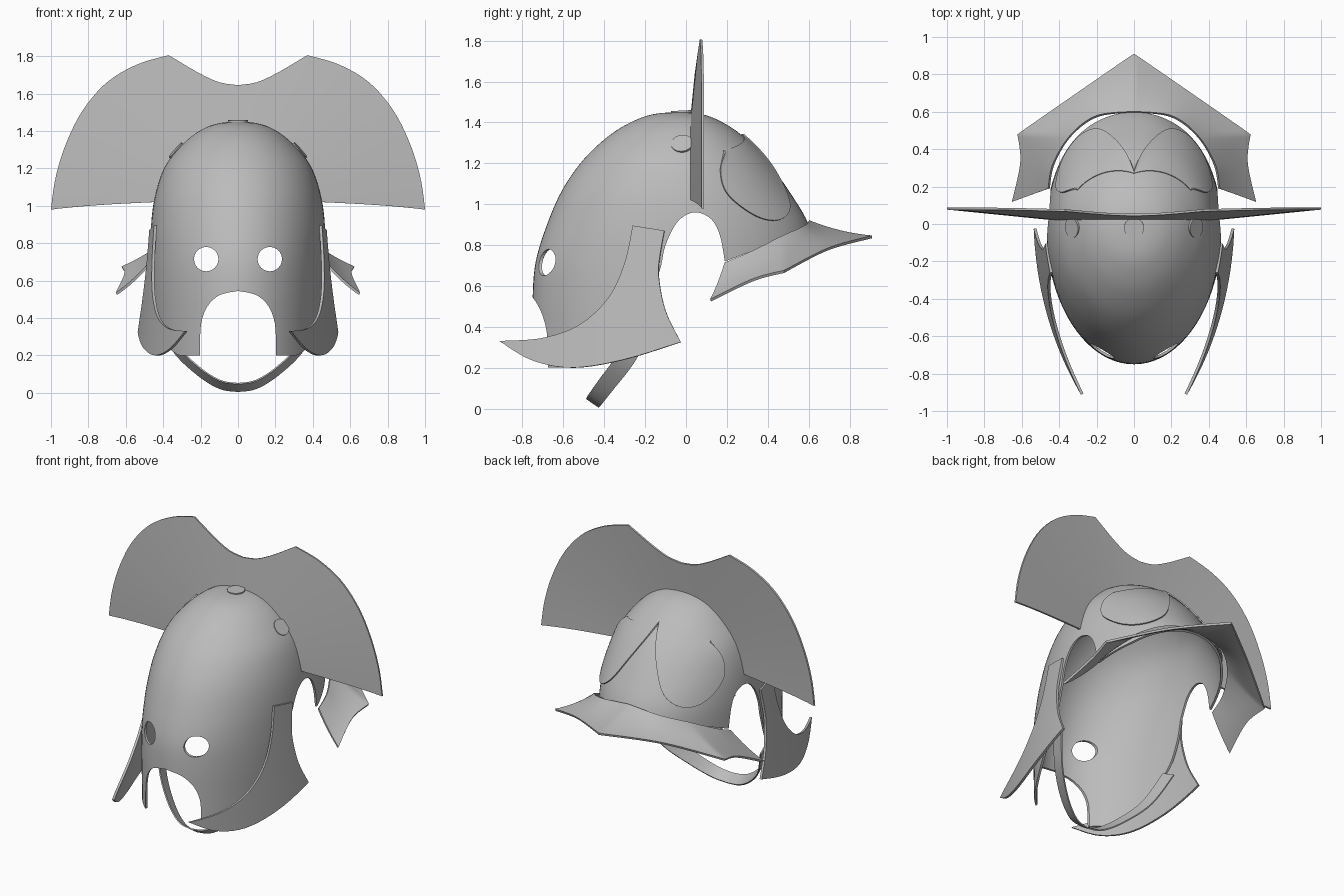
import bpy
import bmesh
import math
from mathutils import Vector

if "Cube" in bpy.data.objects:
    bpy.data.objects.remove(bpy.data.objects["Cube"], do_unlink=True)

# One dull metal colour for everything
metal = bpy.data.materials.new("grey metal")
metal.use_nodes = True
metal.diffuse_color = (0.5, 0.5, 0.5, 1)
metal.node_tree.nodes["Principled BSDF"].inputs["Base Color"].default_value = (0.5, 0.5, 0.5, 1)


def spline(points, n):
    """Smooth curve through the points, resampled to n + 1 samples."""
    pts = [Vector(p) for p in points]
    last = len(pts) - 1
    out = []
    for i in range(n + 1):
        u = i / n * last
        k = min(int(u), last - 1)
        t = u - k
        a, b, c, d = (pts[max(0, min(last, k + j))] for j in (-1, 0, 1, 2))
        out.append(b + (c - a) * t / 2 + (a * 2 - b * 5 + c * 4 - d) * t * t / 2
                   + (b * 3 - a - c * 3 + d) * t ** 3 / 2)
    return out


def add_object(name, bm):
    bmesh.ops.remove_doubles(bm, verts=bm.verts, dist=0.0005)
    bmesh.ops.recalc_face_normals(bm, faces=bm.faces)
    mesh = bpy.data.meshes.new(name)
    bm.to_mesh(mesh)
    bm.free()
    ob = bpy.data.objects.new(name, mesh)
    bpy.context.collection.objects.link(ob)
    mesh.materials.append(metal)
    return ob


def grid_object(name, rows):
    bm = bmesh.new()
    grid = [[bm.verts.new(p) for p in row] for row in rows]
    for r, s in zip(grid, grid[1:]):
        for j in range(len(r) - 1):
            bm.faces.new((r[j], r[j + 1], s[j + 1], s[j]))
    return add_object(name, bm)


def loft(name, a, b, steps, place):
    """Sheet between two curves; place turns (blended point, blend) into a 3D point."""
    return grid_object(name, [[place(p.lerp(q, i / steps), i / steps) for p, q in zip(a, b)]
                              for i in range(steps + 1)])


def finish(ob, thickness, mirror=True, offset=0, cutters=()):
    if mirror:
        mod = ob.modifiers.new("Mirror", "MIRROR")
        mod.use_clip = True
    mod = ob.modifiers.new("Solidify", "SOLIDIFY")
    mod.thickness = thickness
    mod.offset = offset
    for c in cutters:
        mod = ob.modifiers.new("Cut", "BOOLEAN")
        mod.operation = "DIFFERENCE"
        mod.solver = "EXACT"
        mod.object = c
    bpy.ops.object.select_all(action="DESELECT")
    ob.select_set(True)
    bpy.context.view_layer.objects.active = ob
    bpy.ops.object.convert(target="MESH")
    bpy.ops.object.shade_smooth_by_angle(angle=math.radians(40))
    for c in cutters:
        bpy.data.objects.remove(c, do_unlink=True)


def prism(name, outline, start, end):
    """Closed solid from an outline of 3D points, swept from start to end offset."""
    bm = bmesh.new()
    rings = [[bm.verts.new(Vector(p) + Vector(o)) for p in outline] for o in (start, end)]
    n = len(outline)
    bm.faces.new(rings[0])
    bm.faces.new(rings[1])
    for i in range(n):
        j = (i + 1) % n
        bm.faces.new((rings[0][i], rings[0][j], rings[1][j], rings[1][i]))
    ob = add_object(name, bm)
    ob.hide_render = True
    return ob


# Bowl with face mask: height, front reach, back reach, half width
MID = -0.02
sections = spline([
    (1.452, MID, MID, 0), (1.442, -0.15, 0.07, 0.1), (1.41, -0.25, 0.16, 0.19),
    (1.34, -0.37, 0.27, 0.285), (1.22, -0.5, 0.39, 0.385), (1.07, -0.605, 0.5, 0.44),
    (0.9, -0.68, 0.6, 0.465), (0.72, -0.735, 0.64, 0.47), (0.55, -0.75, 0.64, 0.47),
    (0.36, -0.75, 0.64, 0.465), (0.2, -0.75, 0.64, 0.46)], 50)


def bowl_point(angle, sec, grow=0.0):
    z, front, back, width = sec
    c = math.cos(angle)
    reach = (back - MID + grow) if c > 0 else (MID - front + grow)
    return Vector((math.sin(angle) * (width + grow), MID + c * reach, z))


def section_at(z):
    for a, b in zip(sections, sections[1:]):
        if a[0] >= z >= b[0]:
            return a.lerp(b, (a[0] - z) / (a[0] - b[0]))
    return sections[0]


SEG = 80
bowl = grid_object("helmet_bowl", [[bowl_point(math.tau * j / SEG, s) for j in range(SEG + 1)]
                                   for s in sections])

# Openings: mouth arch, ear arches with the lower rim, and eye holes
arch = spline([(0.205, 0, 0.1), (0.203, 0, 0.25), (0.197, 0, 0.37), (0.165, 0, 0.46),
               (0.1, 0, 0.522), (0, 0, 0.545)], 20)
arch += [Vector((-p.x, 0, p.z)) for p in reversed(arch[:-1])]
mouth_cutter = prism("mouth_cutter", arch, (0, -1, 0), (0, -0.35, 0))
rim = spline([(0, -0.62, 0.19), (0, -0.5, 0.22), (0, -0.35, 0.33), (0, -0.2, 0.5),
              (0, -0.13, 0.67), (0, -0.1, 0.8), (0, -0.04, 0.915), (0, 0.04, 0.96),
              (0, 0.12, 0.93), (0, 0.165, 0.85), (0, 0.19, 0.72)], 50)
rim += [Vector(p) for p in [(0, 0.4, 0.8), (0, 0.6, 0.905), (0, 0.9, 1.0),
                            (0, 0.9, 0), (0, -0.62, 0)]]
rim_cutter = prism("rim_cutter", rim, (-1, 0, 0), (1, 0, 0))
cutters = [mouth_cutter, rim_cutter]
for side in (-1, 1):
    circle = [(side * 0.17 + 0.065 * math.cos(math.tau * i / 32), 0,
               0.715 + 0.065 * math.sin(math.tau * i / 32)) for i in range(32)]
    cutters.append(prism("eye_cutter", circle, (0, -1, 0), (0, -0.4, 0)))
finish(bowl, 0.014, mirror=False, offset=-1, cutters=cutters)

# Transverse crest
outer = spline([(0, 0, 1.645), (0.1, 0, 1.66), (0.2, 0, 1.705), (0.29, 0, 1.757), (0.37, 0, 1.805)], 12)
outer += spline([(0.37, 0, 1.805), (0.54, 0, 1.755), (0.7, 0, 1.66), (0.83, 0, 1.51),
                 (0.92, 0, 1.33), (0.975, 0, 1.15), (1, 0, 0.98)], 28)[1:]
inner = spline([(0, 0, 1.43), (0.18, 0, 1.395), (0.28, 0, 1.325), (0.37, 0, 1.22),
                (0.425, 0, 1.1), (0.45, 0, 1.02)], 40)


def crest_place(p, t):
    r = math.hypot(p.x, p.z - 0.98)
    return Vector((p.x, 0.03 + 0.1 * (r - 0.47), p.z + 0.03 * t * (1 - t) * p.x))


finish(loft("crest", inner, outer, 10, crest_place), 0.012)

# Flared neck guard
inner = spline([(0, 0.6, 0.915), (0.2, 0.575, 0.89), (0.34, 0.47, 0.84),
                (0.43, 0.32, 0.765), (0.455, 0.19, 0.71)], 30)
outer = spline([(0, 0.91, 0.84), (0.31, 0.695, 0.78), (0.62, 0.48, 0.67)], 15)
outer += spline([(0.62, 0.48, 0.67), (0.605, 0.33, 0.63), (0.65, 0.12, 0.53)], 15)[1:]
finish(loft("neck_guard", inner, outer, 8,
            lambda p, t: p - Vector((0, 0, 0.05 * t * (1 - t)))), 0.014)

# Cheek guards
front_edge = spline([(0, -0.91, 0.33), (0, -0.7, 0.345), (0, -0.52, 0.41), (0, -0.38, 0.54),
                     (0, -0.3, 0.71), (0, -0.26, 0.895)], 40)
lower_edge = spline([(0, -0.91, 0.33), (0, -0.75, 0.235), (0, -0.55, 0.2), (0, -0.3, 0.24),
                     (0, -0.025, 0.325)], 20)
lower_edge += spline([(0, -0.025, 0.325), (0, -0.1, 0.48), (0, -0.133, 0.65), (0, -0.125, 0.76),
                      (0, -0.105, 0.87)], 20)[1:]


def cheek_place(p, t):
    return Vector((0.53 + 0.06 * p.y - 0.24 * p.y ** 2 - 0.1 * (p.z - 0.33), p.y, p.z))


finish(loft("cheek_guards", front_edge, lower_edge, 10, cheek_place), 0.015)

# Chin strap
back_edge = spline([(0.44, -0.15, 0.42), (0.35, -0.25, 0.23), (0.22, -0.35, 0.1),
                    (0.1, -0.41, 0.025), (0, -0.425, 0.008)], 24)
fore_edge = [p + Vector((-0.03 * p.x, -0.062 - 0.06 * p.x, 0.042)) for p in back_edge]
finish(loft("chin_strap", back_edge, fore_edge, 2, lambda p, t: p), 0.008)

# Raised brow lobes on the back, in (angle, height) on the bowl
lobe = spline([(0, 1.34), (0.22, 1.15), (0.42, 1.0), (0.68, 0.925), (0.93, 0.94),
               (1.15, 1.05), (1.15, 1.17), (1.0, 1.26)], 40)
top = [Vector((i / 40, 1.34 - 0.08 * i / 40)) for i in range(41)]
finish(loft("brow_lobes", lobe, top, 10,
            lambda p, t: bowl_point(p.x, section_at(p.y), 0.012 - 0.012 * t)), 0.008)

# Round clips that hold the crest
for name, spot, normal in (("left_clip", (0.33, -0.02, 1.295), (0.75, -0.1, 0.65)),
                           ("middle_clip", (0, -0.02, 1.452), (0, -0.05, 1)),
                           ("right_clip", (-0.33, -0.02, 1.295), (-0.75, -0.1, 0.65))):
    bpy.ops.mesh.primitive_cylinder_add(
        vertices=32, radius=0.053, depth=0.012, location=spot,
        rotation=Vector(normal).to_track_quat("Z", "Y").to_euler())
    clip = bpy.context.object
    clip.name = name
    clip.data.materials.append(metal)
    bpy.ops.object.shade_smooth_by_angle(angle=math.radians(40))
